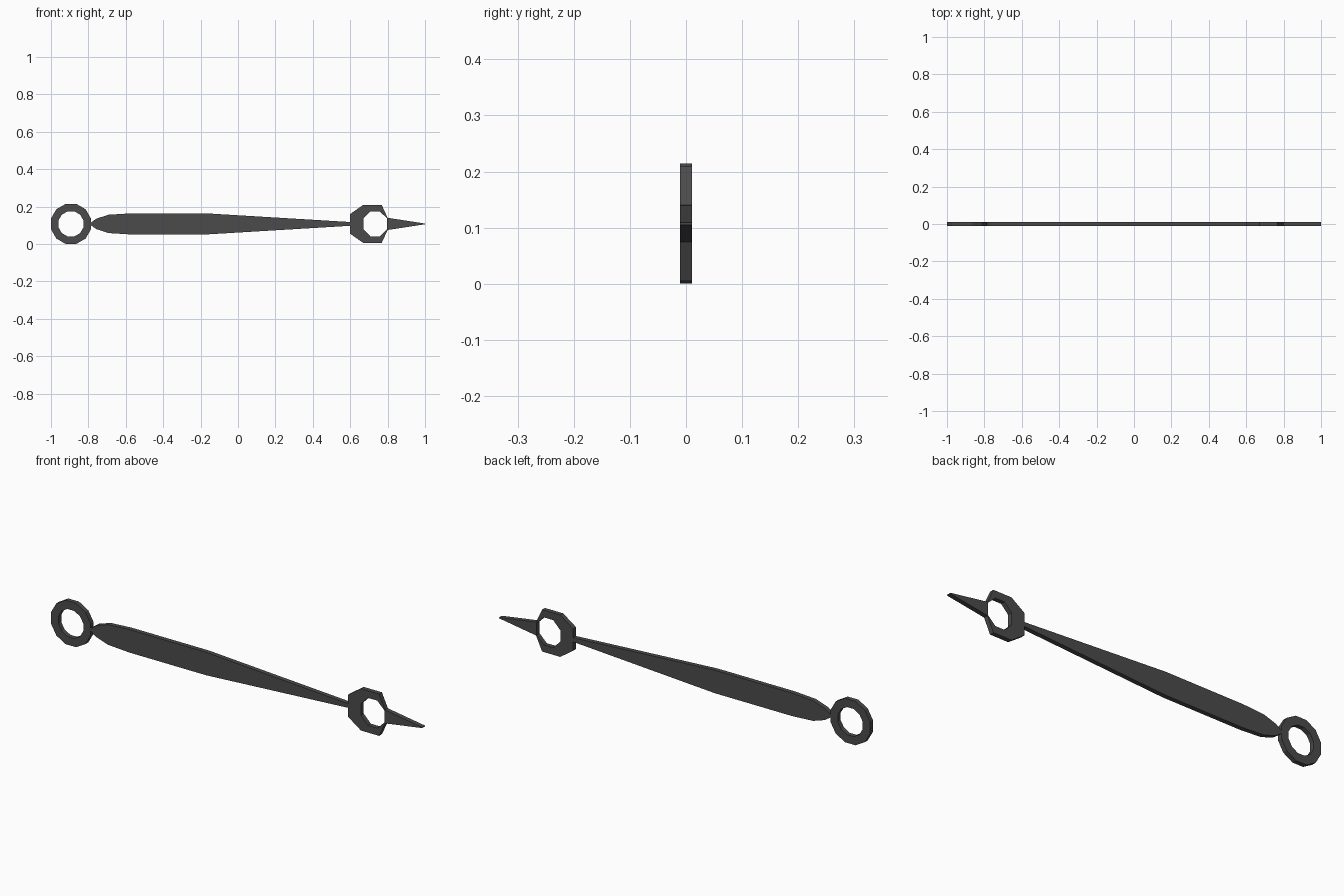
import bpy, bmesh
from math import cos, sin, pi

if "Cube" in bpy.data.objects:
    bpy.data.objects.remove(bpy.data.objects["Cube"])

Z = 0.107       # height of the centre line
T = 0.011       # half thickness

dark = bpy.data.materials.new("dark_metal")
dark.diffuse_color = (0.07, 0.07, 0.07, 1)
dark.use_nodes = True
dark.node_tree.nodes["Principled BSDF"].inputs["Base Color"].default_value = dark.diffuse_color


def plate(name, faces):
    """Extrude flat (x, z) polygons into one plate centred on y = 0."""
    bm = bmesh.new()
    for f in faces:
        bm.faces.new([bm.verts.new((x, -T, Z + z)) for x, z in f])
    bmesh.ops.remove_doubles(bm, verts=bm.verts, dist=1e-5)
    geo = bmesh.ops.extrude_face_region(bm, geom=bm.faces[:], use_keep_orig=True)["geom"]
    moved = [g for g in geo if isinstance(g, bmesh.types.BMVert)]
    bmesh.ops.translate(bm, verts=moved, vec=(0, 2 * T, 0))
    bmesh.ops.recalc_face_normals(bm, faces=bm.faces[:])
    me = bpy.data.meshes.new(name)
    bm.to_mesh(me)
    bm.free()
    me.materials.append(dark)
    ob = bpy.data.objects.new(name, me)
    bpy.context.collection.objects.link(ob)
    return ob


def mirrored(half):
    """Close an upper half outline with its lower reflection."""
    return half + [(x, -z) for x, z in reversed(half) if z]


def ngon(cx, r, n):
    return [(cx + r * cos((i + .5) * 2 * pi / n), r * sin((i + .5) * 2 * pi / n)) for i in range(n)]


def band(outer, inner, closed=True):
    n = len(outer)
    return [[outer[i], outer[(i + 1) % n], inner[(i + 1) % n], inner[i]]
            for i in range(n if closed else n - 1)]


# Tail ring, twelve sides
plate("tail_ring", band(ngon(-0.893, 0.1107, 12), ngon(-0.893, 0.0695, 12)))

# Long tapering blade
plate("blade", [mirrored([(-0.788, 0.006), (-0.757, 0.028), (-0.693, 0.049), (-0.58, 0.056),
                          (-0.163, 0.056), (0.602, 0.01)])])

# Eight-sided eye, open on the right where the tip closes it
outer = mirrored([(0.80, 0.033), (0.768, 0.102), (0.67, 0.102), (0.60, 0.053)])
inner = mirrored([(0.797, 0.029), (0.758, 0.067), (0.708, 0.067), (0.67, 0.028)])
plate("eye", band(outer, inner, closed=False))

# Pointed tip
plate("tip", [mirrored([(0.797, 0.033), (1.0, 0.002)])])
